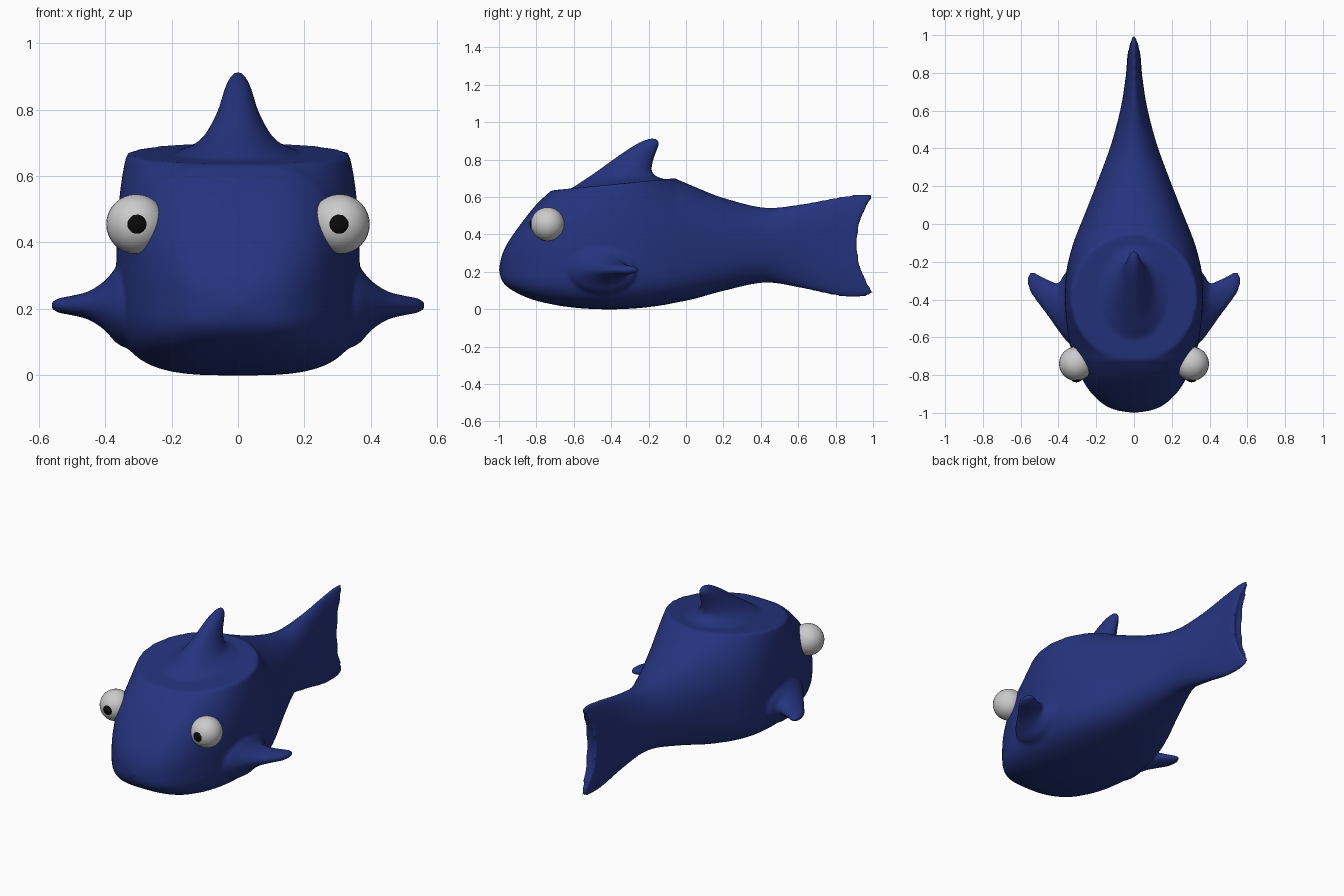
import bpy, bmesh, math
from mathutils import Vector

if "Cube" in bpy.data.objects:
    bpy.data.objects.remove(bpy.data.objects["Cube"])


def material(name, color):
    m = bpy.data.materials.new(name)
    m.diffuse_color = color
    m.use_nodes = True
    m.node_tree.nodes["Principled BSDF"].inputs["Base Color"].default_value = m.diffuse_color
    return m


BLUE = material("blue", (0.018, 0.034, 0.21, 1))
BLACK = material("black", (0.003, 0.003, 0.003, 1))


def finish(ob, mat):
    if mat:
        ob.data.materials.append(mat)
    bpy.ops.object.select_all(action='DESELECT')
    ob.select_set(True)
    bpy.context.view_layer.objects.active = ob
    bpy.ops.object.shade_smooth_by_angle(angle=math.radians(35))


def loft(name, rings, mat):
    bm = bmesh.new()
    rows = [[bm.verts.new(p) for p in r] for r in rings]
    n = len(rows[0])
    for a, b in zip(rows, rows[1:]):
        for i in range(n):
            j = (i + 1) % n
            bm.faces.new((a[i], a[j], b[j], b[i]))
    bm.faces.new(rows[0])
    bm.faces.new(rows[-1])
    bmesh.ops.remove_doubles(bm, verts=bm.verts, dist=0.0003)
    bmesh.ops.recalc_face_normals(bm, faces=bm.faces)
    me = bpy.data.meshes.new(name)
    bm.to_mesh(me)
    bm.free()
    ob = bpy.data.objects.new(name, me)
    bpy.context.collection.objects.link(ob)
    finish(ob, mat)
    return ob


def spline(keys, steps):
    # Catmull-Rom through rows of numbers
    out = []
    for i in range(len(keys) - 1):
        p = [keys[max(0, min(len(keys) - 1, i + d))] for d in (-1, 0, 1, 2)]
        for s in range(steps):
            t = s / steps
            out.append([b + 0.5 * t * (c - a + t * (2*a - 5*b + 4*c - d + t * (3*(b - c) + d - a)))
                        for a, b, c, d in zip(*p)])
    out.append(list(keys[-1]))
    return out


# Body: y, top, bottom, half width, height of widest point
BODY = [
    (-1.00, 0.21, 0.21, 0.00, 0.21), (-0.985, 0.285, 0.155, 0.095, 0.21),
    (-0.95, 0.36, 0.115, 0.168, 0.21), (-0.88, 0.46, 0.075, 0.238, 0.215),
    (-0.80, 0.56, 0.045, 0.285, 0.22), (-0.72, 0.635, 0.027, 0.317, 0.23),
    (-0.66, 0.69, 0.016, 0.334, 0.235), (-0.55, 0.77, 0.004, 0.355, 0.24),
    (-0.40, 0.80, -0.001, 0.367, 0.25), (-0.25, 0.77, 0.006, 0.358, 0.26),
    (-0.13, 0.73, 0.021, 0.33, 0.27), (-0.06, 0.70, 0.034, 0.306, 0.28),
    (0.05, 0.653, 0.057, 0.262, 0.30), (0.20, 0.595, 0.098, 0.203, 0.32),
    (0.42, 0.543, 0.142, 0.122, 0.34), (0.62, 0.562, 0.112, 0.07, 0.345),
    (0.82, 0.60, 0.069, 0.044, 0.345), (0.95, 0.618, 0.066, 0.036, 0.345),
    (1.005, 0.607, 0.09, 0.031, 0.345)]
DISC_Y, DISC_R = -0.39, 0.335


def body_ring(y, top, bot, w, mid):
    c = 0
    if abs(y - DISC_Y) < DISC_R:          # flat tilted disc on the back
        c = min(math.sqrt(DISC_R**2 - (y - DISC_Y)**2), w * 0.94)
        top = 0.635 + (y + 0.72) * 0.0985
    power = 2 / (3.2 - 1.2 * max(0, min(1, y / 0.5)))
    up = 2 / (3 - max(0, min(1, (y + 0.45) / 0.8)))
    half = []
    for i in range(13):
        t = math.pi / 2 * (1 - i / 12)
        half.append((w * max(0, math.cos(t))**power, mid - (mid - bot) * max(0, math.sin(t))**power))
    tmax = math.acos(min(1, (c / w)**(1 / up))) if w > 0 else math.pi / 2
    for i in range(1, 15):
        t = tmax * i / 14
        half.append((w * max(0, math.cos(t))**up,
                     mid + (top - mid) * (math.sin(t) / math.sin(tmax))**up))
    half += [(c * (1 - i / 5), top) for i in range(1, 6)]
    ring = half + [(-x, z) for x, z in half[-2:0:-1]]
    # forked tail: pull the middle of the end forward
    k = max(0, (y - 0.55) / 0.45)**1.5
    h, m = max(0.01, (top - bot) / 2), (top + bot) / 2
    return [Vector((x, y - 0.087 * k * max(0, 1 - ((z - m) / h)**2), z)) for x, z in ring]


rings = [body_ring(*row) for row in spline(BODY, 7)]
# hollowed tail end
end = rings[-1]
rings.append([Vector((p.x * 0.5, p.y - 0.008, p.z)) for p in end])
rings.append([Vector((0, p.y - 0.012, p.z)) for p in end])
parts = [loft("fish_body", rings, BLUE)]


def fin(name, keys, build, across):
    rings = []
    for a, b, c, d, th in spline(keys, 5):
        front, rear = build(a, b), build(c, d)
        mid, half = (front + rear) / 2, (rear - front) / 2
        rings.append([mid + half * math.cos(t) + across * th * math.sin(t)
                      for t in (2 * math.pi * i / 32 for i in range(32))])
    parts.append(loft(name, rings, BLUE))


# Dorsal fin: front y, z, rear y, z, half thickness
DORSAL = [
    (-0.67, 0.622, -0.08, 0.680, 0.23), (-0.61, 0.648, -0.13, 0.700, 0.175),
    (-0.55, 0.688, -0.165, 0.715, 0.122), (-0.48, 0.735, -0.183, 0.745, 0.09),
    (-0.39, 0.800, -0.173, 0.800, 0.06), (-0.30, 0.862, -0.153, 0.855, 0.042),
    (-0.235, 0.899, -0.141, 0.886, 0.027), (-0.185, 0.915, -0.153, 0.91, 0.01)]
fin("dorsal_fin", DORSAL, lambda y, z: Vector((0, y, z)), Vector((1, 0, 0)))

# Side fins: front x, y, rear x, y, half thickness
SIDE = [
    (0.25, -0.68, 0.25, -0.20, 0.15), (0.345, -0.63, 0.362, -0.26, 0.122),
    (0.40, -0.565, 0.40, -0.313, 0.076), (0.45, -0.495, 0.45, -0.296, 0.043),
    (0.507, -0.42, 0.502, -0.270, 0.029), (0.549, -0.36, 0.533, -0.254, 0.022),
    (0.566, -0.30, 0.555, -0.259, 0.009)]

for side, s in (("right", 1), ("left", -1)):
    fin(side + "_fin", SIDE, lambda x, y: Vector((s * x, y, 0.21)), Vector((0, 0, 1)))
    # eyeball and pupil
    for part, r, loc, mat in (("eye", 0.09, (s * 0.307, -0.74, 0.455), None),
                              ("pupil", 0.038, (s * 0.305, -0.80, 0.455), BLACK)):
        bpy.ops.mesh.primitive_uv_sphere_add(segments=32, ring_count=16, radius=r, location=loc)
        ob = bpy.context.object
        ob.name = side + "_" + part
        finish(ob, mat)

# Join body and fins, then melt them into one soft skin
bpy.ops.object.select_all(action='DESELECT')
for ob in parts:
    ob.select_set(True)
bpy.context.view_layer.objects.active = parts[0]
bpy.ops.object.join()
fish = parts[0]
fish.modifiers.clear()
remesh = fish.modifiers.new("skin", 'REMESH')
remesh.mode = 'VOXEL'
remesh.voxel_size = 0.01
remesh.use_smooth_shade = True
soft = fish.modifiers.new("soften", 'SMOOTH')
soft.factor = 0.5
soft.iterations = 6
